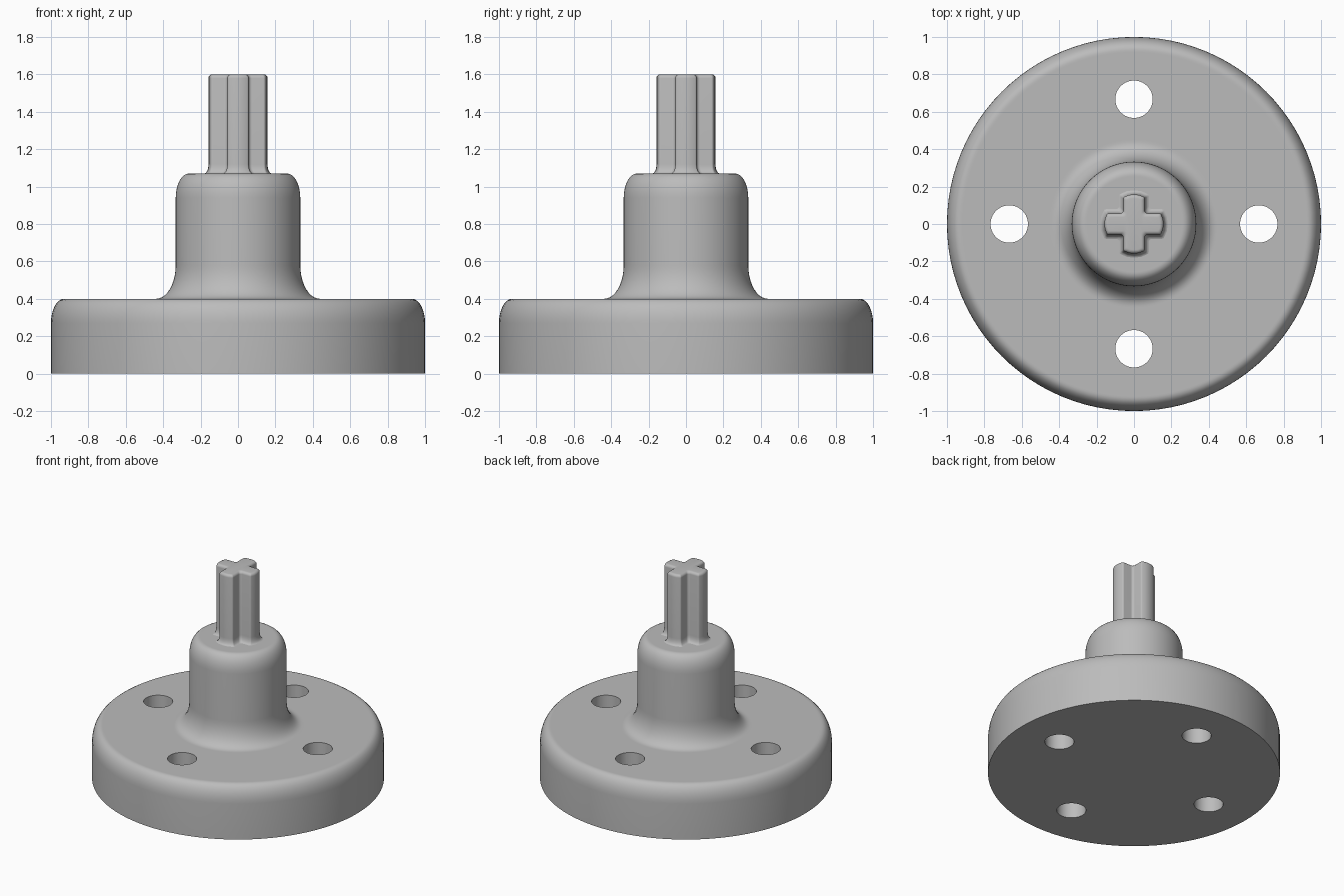
import bpy, bmesh, math

if "Cube" in bpy.data.objects:
    bpy.data.objects.remove(bpy.data.objects["Cube"])

grey = bpy.data.materials.new("light grey")
grey.diffuse_color = (0.5, 0.5, 0.5, 1)
grey.use_nodes = True
grey.node_tree.nodes["Principled BSDF"].inputs["Base Color"].default_value = grey.diffuse_color


def arc(cx, cz, rx, rz, a0, a1, n=8):
    """Points on an elliptical arc, angles in degrees."""
    out = []
    for i in range(n + 1):
        a = math.radians(a0 + (a1 - a0) * i / n)
        out.append((cx + rx * math.cos(a), cz + rz * math.sin(a)))
    return out


def loft(name, rings):
    """Skin a stack of equal-length closed rings and cap both ends."""
    bm = bmesh.new()
    rows = [[bm.verts.new(p) for p in ring] for ring in rings]
    n = len(rows[0])
    for lo, hi in zip(rows, rows[1:]):
        for i in range(n):
            j = (i + 1) % n
            bm.faces.new((lo[i], lo[j], hi[j], hi[i]))
    bm.faces.new(rows[0][::-1])
    bm.faces.new(rows[-1])
    bmesh.ops.recalc_face_normals(bm, faces=bm.faces[:])
    mesh = bpy.data.meshes.new(name)
    bm.to_mesh(mesh)
    bm.free()
    mesh.materials.append(grey)
    ob = bpy.data.objects.new(name, mesh)
    bpy.context.collection.objects.link(ob)
    return ob


def select(ob):
    bpy.ops.object.select_all(action='DESELECT')
    ob.select_set(True)
    bpy.context.view_layer.objects.active = ob


def circle(r, z, n=96):
    return [(r * math.cos(2 * math.pi * i / n), r * math.sin(2 * math.pi * i / n), z)
            for i in range(n)]


# Flange and hub: one turned profile with rounded rims and a base fillet
profile = [(1.0, 0.0)]
profile += arc(0.93, 0.27, 0.07, 0.13, 0, 90)
profile += [(0.92, 0.4), (0.45, 0.4)]
profile += arc(0.438, 0.58, 0.105, 0.18, 270, 180, 10)
profile += arc(0.263, 0.94, 0.07, 0.13, 0, 90)
profile += [(0.255, 1.07)]
body = loft("flanged_hub", [circle(r, z) for r, z in profile])

# Four bolt holes through the flange
for k in range(4):
    a = k * math.pi / 2
    bpy.ops.mesh.primitive_cylinder_add(
        vertices=40, radius=0.1, depth=1.0,
        location=(0.667 * math.cos(a), 0.667 * math.sin(a), 0.2))
    cutter = bpy.context.object
    cutter.name = "hole_cutter"
    cutter.data.materials.append(grey)
    mod = body.modifiers.new("bolt_hole", 'BOOLEAN')
    mod.operation = 'DIFFERENCE'
    mod.solver = 'EXACT'
    mod.object = cutter
    select(body)
    bpy.ops.object.modifier_apply(modifier=mod.name)
    bpy.data.objects.remove(cutter, do_unlink=True)


# Cross-shaped axle: arms with curved ends and rounded inner corners
def cross(d, z, half=0.057, reach=0.158, r=0.018, c=0.012):
    h, R = half + d, reach + d
    x = math.sqrt(R * R - h * h)
    arm = arc(x - c, -h + c, c, c, -90, -15, 4)
    arm += [(math.sqrt(R * R - y * y), y) for y in (-h * 0.5, 0, h * 0.5)]
    arm += arc(x - c, h - c, c, c, 15, 90, 4)
    arm += arc(h + r, h + r, r, r, 270, 180, 5)
    pts = []
    for k in range(4):
        co, si = round(math.cos(k * math.pi / 2)), round(math.sin(k * math.pi / 2))
        pts += [(px * co - py * si, px * si + py * co, z) for px, py in arm]
    return pts


sections = [(0.022, 1.06)]
sections += [(d, z) for d, z in arc(0.022, 1.12, 0.022, 0.05, 270, 180, 5)]
sections += [(d, z) for d, z in arc(-0.02, 1.58, 0.02, 0.02, 0, 90, 5)]
axle = loft("cross_axle", [cross(d, z) for d, z in sections])

for ob in (body, axle):
    select(ob)
    bpy.ops.object.shade_smooth_by_angle(angle=math.radians(35))
